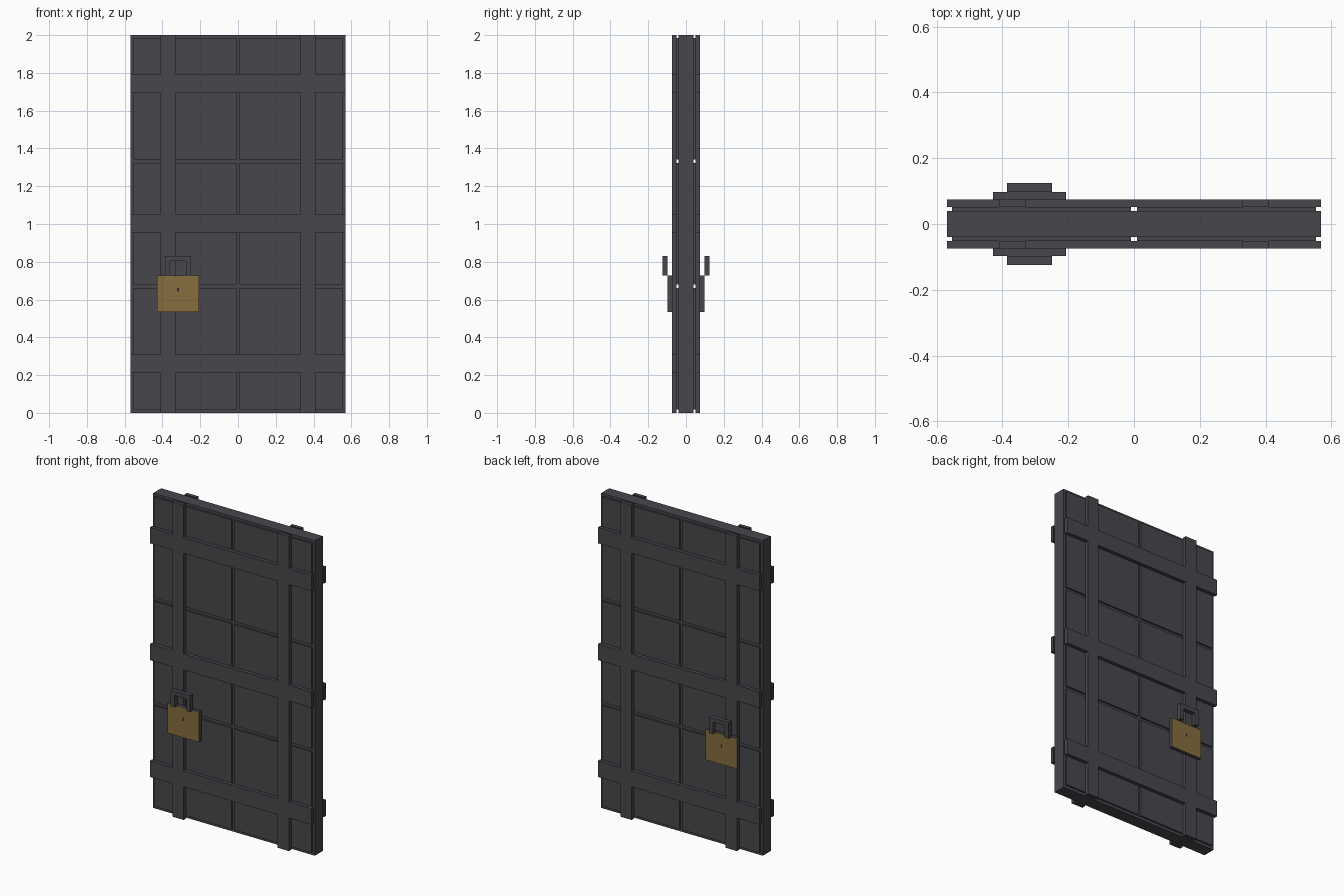
import bpy, bmesh, math
from mathutils import Matrix

default = bpy.data.objects.get("Cube")
if default:
    bpy.data.objects.remove(default)


def material(name, rgb):
    m = bpy.data.materials.new(name)
    m.use_nodes = True
    m.diffuse_color = (*rgb, 1)
    m.node_tree.nodes["Principled BSDF"].inputs["Base Color"].default_value = (*rgb, 1)
    return m


iron = material("dark iron", (0.064, 0.062, 0.072))
brass = material("brass", (0.24, 0.157, 0.047))
black = material("keyhole black", (0.01, 0.01, 0.01))


def finish(name, bm, mats, mirror=True):
    bmesh.ops.recalc_face_normals(bm, faces=bm.faces)
    me = bpy.data.meshes.new(name)
    bm.to_mesh(me)
    bm.free()
    for m in mats:
        me.materials.append(m)
    ob = bpy.data.objects.new(name, me)
    bpy.context.collection.objects.link(ob)
    if mirror:  # repeat the part on the back of the door
        mod = ob.modifiers.new("back copy", "MIRROR")
        mod.use_axis = (False, True, False)
        mod.use_mirror_merge = False
    return ob


def plate(name, xs, zs, keep, near, far, mats, mirror=True):
    """Solid made of the kept cells of an x-z grid, between two depths."""
    bm = bmesh.new()
    grid = [[bm.verts.new((x, -near, z)) for z in zs] for x in xs]
    for i in range(len(xs) - 1):
        for j in range(len(zs) - 1):
            if keep(i, j):
                bm.faces.new((grid[i][j], grid[i + 1][j], grid[i + 1][j + 1], grid[i][j + 1]))
    bmesh.ops.delete(bm, geom=[v for v in bm.verts if not v.link_faces], context="VERTS")
    out = bmesh.ops.extrude_face_region(bm, geom=bm.faces[:], use_keep_orig=True)
    moved = [g for g in out["geom"] if isinstance(g, bmesh.types.BMVert)]
    bmesh.ops.translate(bm, verts=moved, vec=(0, near - far, 0))
    bmesh.ops.recalc_face_normals(bm, faces=bm.faces)
    if len(mats) > 1:  # second colour on the outward face
        for f in bm.faces:
            f.material_index = int(f.normal.y < -0.9)
    return finish(name, bm, mats, mirror)


# Core slab
plate("door_slab", (-0.568, 0.568), (0, 2), lambda i, j: True, -0.04, 0.04, [iron], False)

# Six raised panels, separated by narrow grooves
plate("door_panels", (-0.553, -0.009, 0.009, 0.553),
      (0.018, 0.66, 0.68, 1.322, 1.342, 1.984),
      lambda i, j: i % 2 == 0 and j % 2 == 0, 0.04, 0.051, [iron])

# Two upright and three level straps in one lattice
plate("strap_lattice", (-0.568, -0.41, -0.33, 0.33, 0.41, 0.568),
      (0, 0.21, 0.312, 0.952, 1.054, 1.694, 1.795, 2),
      lambda i, j: i % 2 == 1 or j % 2 == 1, 0.051, 0.074, [iron])

# Padlock
plate("padlock_body", (-0.428, -0.206), (0.535, 0.727),
      lambda i, j: True, 0.074, 0.097, [iron, brass])
plate("padlock_shackle", (-0.386, -0.359, -0.276, -0.249), (0.727, 0.803, 0.83),
      lambda i, j: i != 1 or j == 1, 0.097, 0.125, [iron])

# Keyhole: round top over a flared slot
bm = bmesh.new()
centre = (-0.317, -0.098, 0.658)
bmesh.ops.create_circle(bm, cap_ends=True, segments=8, radius=0.005,
                        matrix=Matrix.Translation(centre) @ Matrix.Rotation(math.pi / 2, 4, "X"))
slot = [(-0.002, 0), (-0.005, -0.016), (0.005, -0.016), (0.002, 0)]
bm.faces.new([bm.verts.new((centre[0] + x, centre[1] - 0.0002, centre[2] + z)) for x, z in slot])
for f in bm.faces:
    f.normal_update()
    if f.normal.y > 0:
        f.normal_flip()
me = bpy.data.meshes.new("keyhole")
bm.to_mesh(me)
bm.free()
me.materials.append(black)
keyhole = bpy.data.objects.new("keyhole", me)
bpy.context.collection.objects.link(keyhole)
mod = keyhole.modifiers.new("back copy", "MIRROR")
mod.use_axis = (False, True, False)
mod.use_mirror_merge = False
